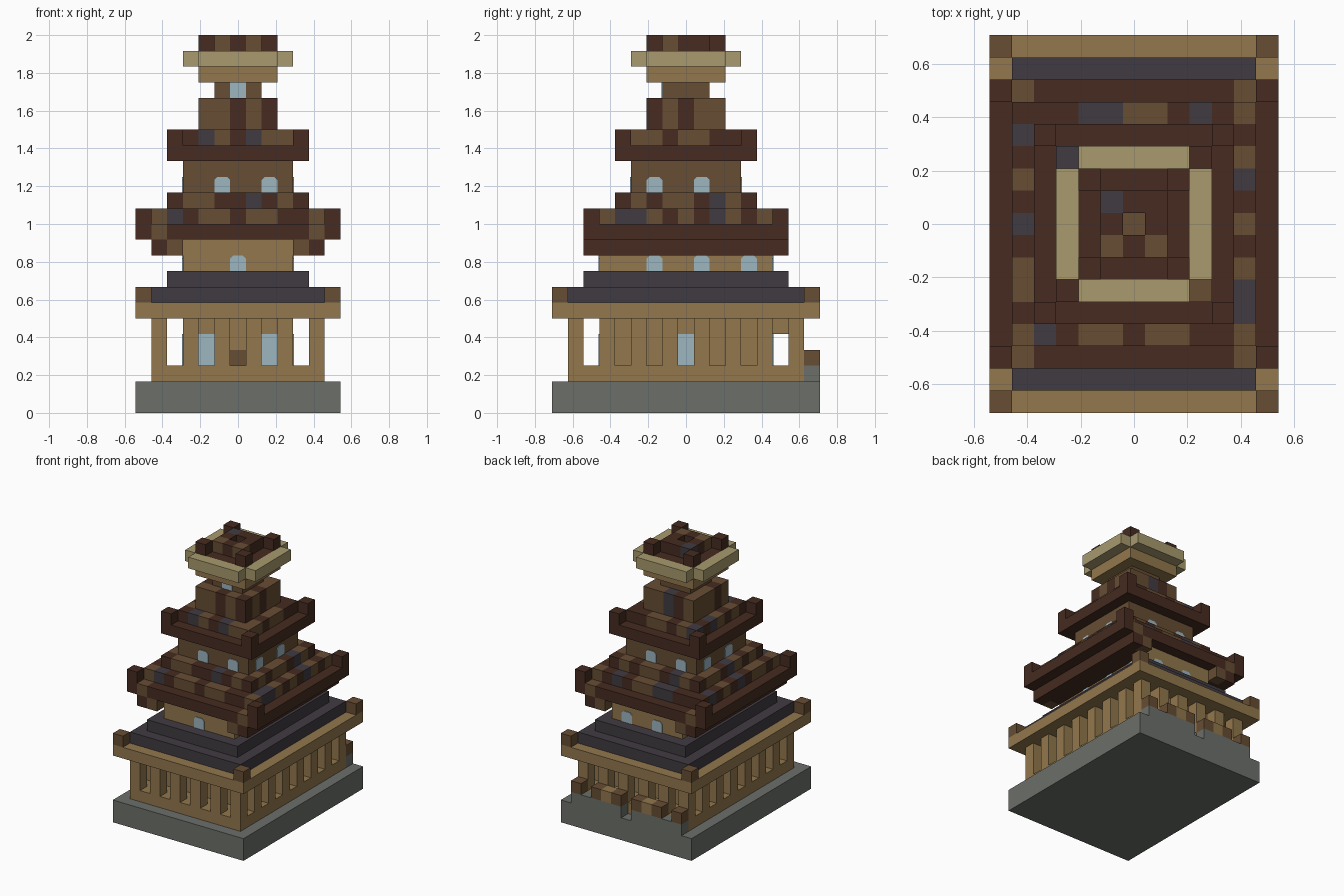
import bpy, bmesh
from math import pi
from mathutils import Matrix, Vector

if "Cube" in bpy.data.objects:
    bpy.data.objects.remove(bpy.data.objects["Cube"])

U = 1 / 12  # one block


def material(name, r, g, b):
    lin = [((c / 255 + 0.055) / 1.055) ** 2.4 for c in (r, g, b)] + [1]
    m = bpy.data.materials.new(name)
    m.use_nodes = True
    m.diffuse_color = lin
    m.node_tree.nodes["Principled BSDF"].inputs["Base Color"].default_value = lin
    return m


STONE = material("grey stone", 108, 111, 106)
TAN = material("tan wood", 146, 119, 77)
CREAM = material("cream wood", 168, 154, 110)
BROWN = material("brown wood", 103, 77, 51)
DARK = material("dark brown wood", 70, 43, 33)
SLATE = material("slate", 65, 59, 65)
GLASS = material("pale blue glass", 157, 182, 192)
TILES = {"D": 0, "B": 1, "G": 2}


def finish(name, bm, mats):
    me = bpy.data.meshes.new(name)
    bm.normal_update()
    bm.to_mesh(me)
    bm.free()
    for m in mats:
        me.materials.append(m)
    ob = bpy.data.objects.new(name, me)
    bpy.context.collection.objects.link(ob)


def add_box(bm, x0, x1, y0, y1, z0, z1, index=0):
    centre = Vector((x0 + x1, y0 + y1, z0 + z1)) * U / 2
    size = Vector((x1 - x0, y1 - y0, z1 - z0)) * U
    mat = Matrix.Translation(centre) @ Matrix.Diagonal(size).to_4x4()
    verts = bmesh.ops.create_cube(bm, size=1, matrix=mat)["verts"]
    for f in {f for v in verts for f in v.link_faces}:
        f.material_index = index


def part(name, mat, *boxes, mirror=""):
    """Boxes in block units, optionally mirrored across x and/or y."""
    bm = bmesh.new()
    for x0, x1, y0, y1, z0, z1 in boxes:
        xs = [(x0, x1), (-x1, -x0)] if "x" in mirror else [(x0, x1)]
        ys = [(y0, y1), (-y1, -y0)] if "y" in mirror else [(y0, y1)]
        for a in xs:
            for b in ys:
                add_box(bm, *a, *b, z0, z1)
    finish(name, bm, [mat])


def slab(name, mat, hx, hy, z0, z1):
    part(name, mat, (-hx, hx, -hy, hy, z0, z1))


def tile_ring(name, z0, z1, front, back, left, right):
    """Square ring of tiles; strings run from low to high x or y."""
    bm = bmesh.new()
    n = len(front)
    for i in range(n):
        for j in range(n):
            if j in (0, n - 1):
                c = (front if j == 0 else back)[i]
            elif i in (0, n - 1):
                c = (left if i == 0 else right)[j - 1]
            else:
                continue
            x, y = i - n / 2, j - n / 2
            add_box(bm, x, x + 1, y, y + 1, z0, z1, TILES[c])
    finish(name, bm, [DARK, BROWN, SLATE])


def windows(name, mat, dist, side, us, z, h, cut=0.0):
    """Thin plates on a wall; side counts quarter turns from the front."""
    bm = bmesh.new()
    w = 0.5
    if cut:
        pts = [(-w, 0), (w, 0), (w, h - cut), (w - cut, h), (cut - w, h), (-w, h - cut)]
    else:
        pts = [(-w, 0), (w, 0), (w, h), (-w, h)]
    for u in us:
        face = bm.faces.new([bm.verts.new(((u + a) * U, -dist * U, (z + b) * U)) for a, b in pts])
        ext = bmesh.ops.extrude_face_region(bm, geom=[face])["geom"]
        out = [v for v in ext if isinstance(v, bmesh.types.BMVert)]
        bmesh.ops.translate(bm, verts=out, vec=(0, -0.005, 0))
    bmesh.ops.rotate(bm, verts=bm.verts, matrix=Matrix.Rotation(side * pi / 2, 3, "Z"))
    bmesh.ops.recalc_face_normals(bm, faces=bm.faces)
    finish(name, bm, [mat])


# Stone base and rear terrace wall
slab("stone_base", STONE, 6.5, 8.5, 0, 2)
part("rear_terrace", STONE, (0.5, 5.5, 7.5, 8.5, 2, 3), mirror="x")
part("rear_rail_brown", BROWN, (4.5, 5.5, 7.5, 8.5, 3, 4), (2.5, 3.5, 7.5, 8.5, 3, 4),
     (0.5, 1.5, 7.5, 8.5, 3, 4), mirror="x")
part("rear_rail_tan", TAN, (1.5, 2.5, 7.5, 8.5, 3, 4), mirror="x")

# Ground floor: plinth, hall and surrounding columns
slab("gallery_plinth", TAN, 5.5, 7.5, 2, 3)
slab("ground_hall", TAN, 3.5, 5.5, 3, 6)
part("gallery_columns_ends", TAN, *[(x, x + 1, 6.5, 7.5, 3, 6) for x in (0.5, 2.5, 4.5)], mirror="xy")
part("gallery_columns_sides", TAN, *[(4.5, 5.5, y, y + 1, 3, 6) for y in (0.5, 2.5, 4.5)], mirror="xy")
part("rear_lintel", TAN, (-3.5, 3.5, 5.5, 6.5, 5, 6))
for side, word in ((0, "front"), (2, "back")):
    windows(word + "_hall_windows", GLASS, 5.5, side, (-2, 2), 3, 2)
    windows(word + "_hall_door", BROWN, 5.5, side, (0,), 3, 1)
for side, word in ((1, "left"), (3, "right")):
    windows(word + "_hall_window", GLASS, 3.5, side, (0,), 3, 2)

# First roof
slab("first_eave", TAN, 6.5, 8.5, 6, 7)
part("first_eave_caps", BROWN, (5.5, 6.5, 7.5, 8.5, 7, 8), mirror="xy")
slab("first_roof_lower", SLATE, 5.5, 7.5, 7, 8)
slab("first_roof_upper", SLATE, 4.5, 6.5, 8, 9)

# Second floor
slab("second_floor_wall", TAN, 3.5, 5.5, 9, 11)
windows("second_front_window", GLASS, 5.5, 0, (0,), 9, 1, 0.2)
windows("second_back_windows", GLASS, 5.5, 2, (-2, 1), 9, 1, 0.2)
for side, word in ((1, "left"), (3, "right")):
    windows("second_%s_windows" % word, GLASS, 3.5, side, (-2, 1, 4), 9, 1, 0.2)

# Second roof with stepped, upturned eaves
part("second_eave_lower_beams", DARK, (4.5, 5.5, -6.5, 6.5, 10, 11), (3.5, 4.5, -5.5, 5.5, 10, 11), mirror="x")
part("second_eave_brackets", BROWN, (3.5, 4.5, 5.5, 6.5, 10, 11), (4.5, 5.5, 5.5, 6.5, 11, 12), mirror="xy")
part("second_eave_side_beams", DARK, (5.5, 6.5, -6.5, 6.5, 11, 12), mirror="x")
part("second_eave_end_beams", DARK, (-4.5, 4.5, 5.5, 6.5, 11, 12), mirror="y")
slab("second_roof_deck", DARK, 5.5, 5.5, 11, 12)
part("second_eave_caps", DARK, (5.5, 6.5, 5.5, 6.5, 12, 13), mirror="xy")
tile_ring("second_roof_tiles_lower", 12, 13,
          "BGDBBDBBDDB", "DDDGGBBDGDB", "DBBDGDBDG", "GGBDBDGBD")
tile_ring("second_roof_tiles_upper", 13, 14,
          "DBBDDGDBD", "DBGDBBDBD", "BDBGDBB", "BDBBDGB")

# Third floor
slab("third_floor_wall", BROWN, 3.5, 3.5, 12, 16)
for side, word in enumerate(("front", "left", "back", "right")):
    us = (-2, 1) if side % 2 else (-1, 2)
    windows("third_%s_windows" % word, GLASS, 3.5, side, us, 14, 1, 0.2)

# Third roof
slab("third_eave", DARK, 4.5, 4.5, 16, 17)
part("third_eave_caps", DARK, (3.5, 4.5, 3.5, 4.5, 17, 18), mirror="xy")
tile_ring("third_roof_tiles", 17, 18, "DGBDGBB", "GBDBBDD", "BDBGD", "BDBBD")

# Tower neck and lantern room
tile_ring("tower_neck", 18, 20, "BBDBD", "BDGBB", "DBB", "BDB")
slab("lantern_room", BROWN, 1.5, 1.5, 17, 21)
windows("lantern_window", GLASS, 1.5, 0, (0,), 20, 1)

# Crown
slab("crown_base", TAN, 2.5, 2.5, 21, 22)
part("crown_rim_ends", CREAM, (-2.5, 2.5, 2.5, 3.5, 22, 23), mirror="y")
part("crown_rim_sides", CREAM, (2.5, 3.5, -2.5, 2.5, 22, 23), mirror="x")
tile_ring("crown_deck", 22, 23, "DDDDD", "DDDDD", "DDD", "DDD")
slab("crown_core", BROWN, 1.5, 1.5, 22, 23)
part("crown_caps", DARK, (1.5, 2.5, 1.5, 2.5, 23, 24), mirror="xy")
tile_ring("crown_tiles", 23, 24, "BDB", "GDD", "D", "D")
